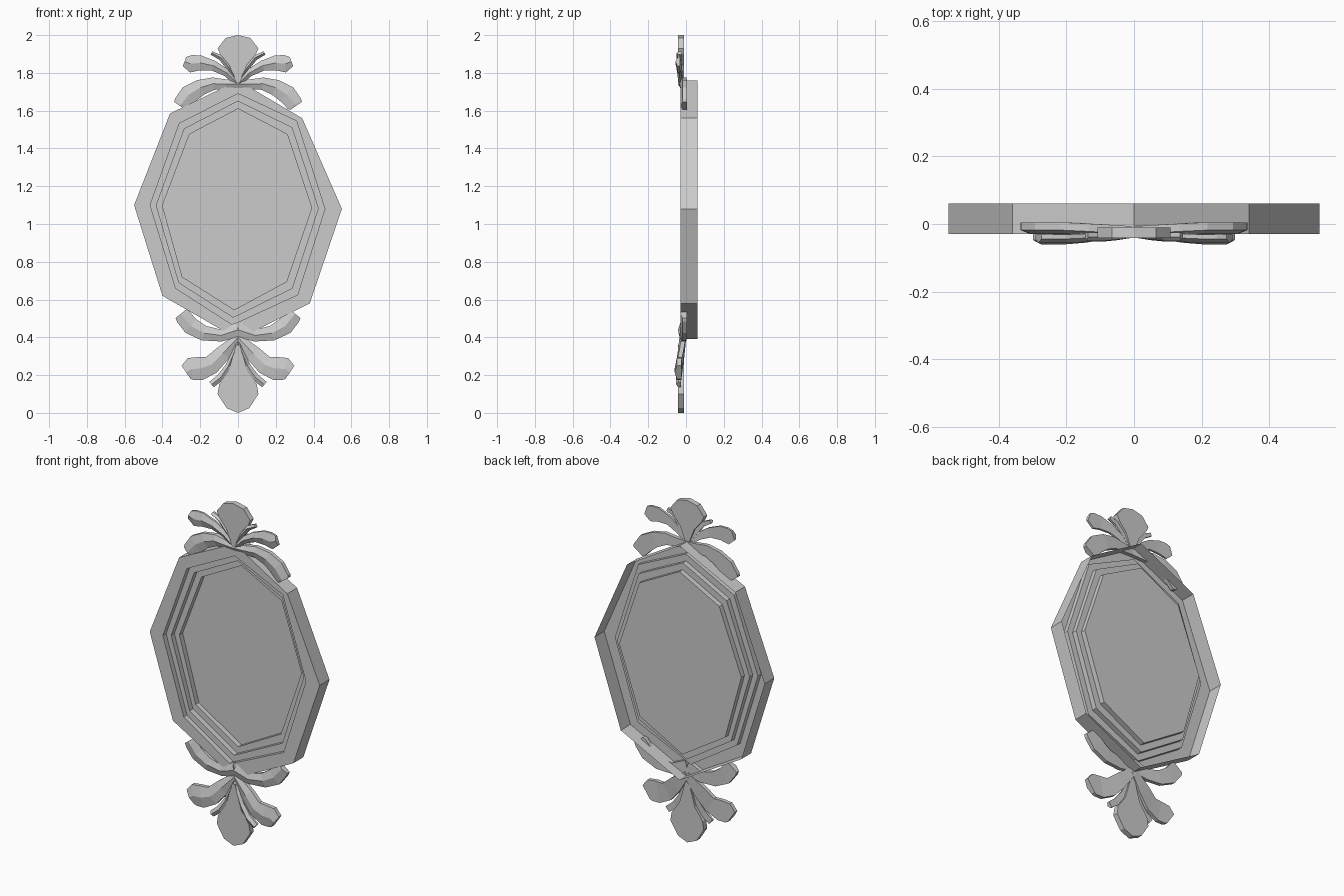
import bpy, bmesh
from mathutils import Vector

cube = bpy.data.objects.get("Cube")
if cube:
    bpy.data.objects.remove(cube, do_unlink=True)

grey = bpy.data.materials.new("plain_grey")
grey.use_nodes = True
tone = (0.6, 0.6, 0.6, 1)
grey.diffuse_color = tone
grey.node_tree.nodes["Principled BSDF"].inputs["Base Color"].default_value = tone


def finish(bm, name, fix_normals=True):
    if fix_normals:
        bmesh.ops.recalc_face_normals(bm, faces=bm.faces)
    mesh = bpy.data.meshes.new(name)
    bm.to_mesh(mesh)
    bm.free()
    mesh.materials.append(grey)
    obj = bpy.data.objects.new(name, mesh)
    bpy.context.collection.objects.link(obj)
    return obj


# Octagonal outlines (x, z), clockwise from the top
outer = [(0, 1.76), (.34, 1.56), (.55, 1.08), (.38, .58),
         (0, .39), (-.40, .62), (-.55, 1.10), (-.36, 1.585)]
rim = [(0, 1.69), (.31, 1.545), (.46, 1.08), (.315, .625),
       (-.03, .467), (-.33, .66), (-.465, 1.10), (-.31, 1.533)]
pane = [(0, 1.61), (.26, 1.475), (.39, 1.085), (.257, .695),
        (-.02, .546), (-.295, .72), (-.40, 1.098), (-.257, 1.475)]
middle = [((a + c) / 2, (b + d) / 2) for (a, b), (c, d) in zip(rim, pane)]


# Frame: an open-backed shell stepping back to the pane
def build_frame():
    bm = bmesh.new()
    front, back, step = -.03, .06, .03
    rings = [(outer, back), (outer, front), (rim, front), (rim, front + step),
             (middle, front + step), (middle, back - step),
             (pane, back - step), (pane, back)]
    loops = [[bm.verts.new((x, y, z)) for x, z in ring] for ring, y in rings]
    for a, b in zip(loops, loops[1:]):
        for i in range(len(a)):
            j = (i + 1) % len(a)
            bm.faces.new((a[i], a[j], b[j], b[i]))
    bm.faces.new(loops[-1])
    finish(bm, "mirror_frame")


# Flat centre leaf made from half an outline
def flat_leaf(name, half, front=-.042, back=-.01):
    pts = half + [(-x, z) for x, z in reversed(half) if x > 0]
    bm = bmesh.new()
    face = bm.faces.new([bm.verts.new((x, front, z)) for x, z in pts])
    ext = bmesh.ops.extrude_face_region(bm, geom=[face], use_keep_orig=True)
    verts = [v for v in ext["geom"] if isinstance(v, bmesh.types.BMVert)]
    bmesh.ops.translate(bm, verts=verts, vec=(0, back - front, 0))
    finish(bm, name)


# Curled leaf with a raised ridge, swept along (x, z, half width)
def curled_leaf(name, path, root_y, tip_y, thick=.025, ridge=.012):
    for side, label in ((1, "left"), (-1, "right")):
        bm = bmesh.new()
        loops = []
        last = len(path) - 1
        for i, (x, z, w) in enumerate(path):
            a, b = path[max(i - 1, 0)], path[min(i + 1, last)]
            t = Vector((b[0] - a[0], b[1] - a[1])).normalized()
            y = root_y + (tip_y - root_y) * min(1, 2 * i / last)
            section = [(-w, y + thick), (-w, y + ridge), (0, y),
                       (w, y + ridge), (w, y + thick)]
            loops.append([bm.verts.new((side * (x - t.y * s), d, z + t.x * s))
                          for s, d in section])
        for a, b in zip(loops, loops[1:]):
            for k in range(5):
                j = (k + 1) % 5
                bm.faces.new((a[k], a[j], b[j], b[k]))
        bm.faces.new(loops[0])
        bm.faces.new(loops[-1])
        finish(bm, label + "_" + name)


build_frame()

# Top crest
flat_leaf("top_centre_leaf", [(0, 2), (.065, 1.985), (.108, 1.93),
                              (.095, 1.90), (.045, 1.84), (.01, 1.75)])
curled_leaf("top_upper_leaf", [(0, 1.74, .012), (.06, 1.80, .02), (.13, 1.838, .027),
                               (.2, 1.853, .04), (.25, 1.848, .046), (.283, 1.86, .026)],
            -.04, -.056)
curled_leaf("top_sprig", [(0, 1.75, .008), (.05, 1.83, .014), (.09, 1.88, .014),
                          (.14, 1.905, .01)], -.04, -.05)
curled_leaf("top_lower_leaf", [(0, 1.74, .02), (.06, 1.74, .025), (.13, 1.743, .033),
                               (.2, 1.722, .043), (.26, 1.685, .05),
                               (.3, 1.635, .044), (.307, 1.625, .035)], -.042, -.03, .035)

# Bottom crest
flat_leaf("bottom_centre_leaf", [(0, 0), (.06, .025), (.108, .1),
                                 (.1, .15), (.05, .22), (.01, .36)])
curled_leaf("bottom_lower_leaf", [(0, .40, .02), (.08, .315, .042), (.14, .255, .05),
                                  (.2, .235, .062), (.25, .232, .06), (.275, .215, .042)],
            -.035, -.06, .035)
curled_leaf("bottom_sprig", [(0, .37, .008), (.05, .25, .016), (.09, .19, .02),
                             (.14, .15, .018)], -.04, -.052)
curled_leaf("bottom_upper_leaf", [(0, .44, .04), (.09, .41, .032), (.18, .422, .04),
                                  (.25, .46, .046), (.29, .51, .043), (.302, .525, .036)],
            -.042, -.03, .035)
